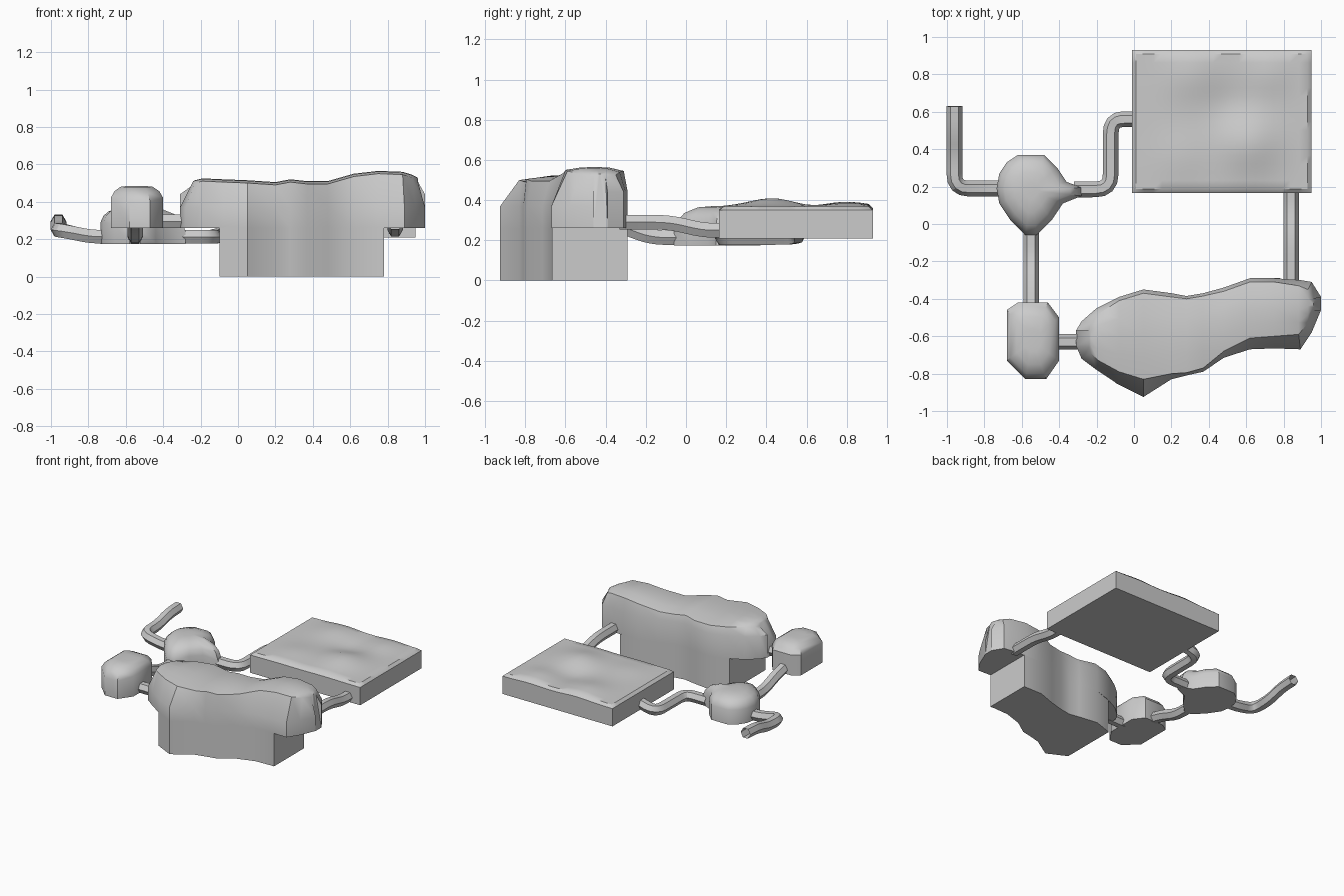
import bpy, bmesh, math
from mathutils import Vector


def loft(name, sections, caps=True, angle=38):
    """Skin a run of closed cross-sections that share a point count."""
    bm = bmesh.new()
    rings = [[bm.verts.new(p) for p in s] for s in sections]
    n = len(rings[0])
    for a, b in zip(rings, rings[1:]):
        for i in range(n):
            j = (i + 1) % n
            bm.faces.new((a[i], a[j], b[j], b[i]))
    if caps:
        ends = [bm.faces.new(rings[0]), bm.faces.new(rings[-1])]
        bmesh.ops.triangulate(bm, faces=ends)
    bmesh.ops.recalc_face_normals(bm, faces=bm.faces[:])
    mesh = bpy.data.meshes.new(name)
    bm.to_mesh(mesh)
    bm.free()
    for p in mesh.polygons:
        p.use_smooth = True
    mesh.set_sharp_from_angle(angle=math.radians(angle))
    obj = bpy.data.objects.new(name, mesh)
    bpy.context.collection.objects.link(obj)
    return obj


def tube(name, pts, fillet=0.08, r=0.042):
    """Six-sided pipe along a path with rounded corners."""
    pts = [Vector(p) for p in pts]
    path = [pts[0]]
    for a, b, c in zip(pts, pts[1:], pts[2:]):
        s = b + (a - b).normalized() * min(fillet, (a - b).length * 0.45)
        e = b + (c - b).normalized() * min(fillet, (c - b).length * 0.45)
        for k in range(5):
            t = k / 4
            path.append(s * (1 - t) ** 2 + b * 2 * t * (1 - t) + e * t * t)
    path.append(pts[-1])
    rings = []
    for i, p in enumerate(path):
        d = (path[min(i + 1, len(path) - 1)] - path[max(i - 1, 0)]).normalized()
        side = d.cross(Vector((0, 0, 1))).normalized()
        up = side.cross(d)
        rings.append([p + side * r * math.cos(k * math.pi / 3)
                      + up * r * math.sin(k * math.pi / 3) for k in range(6)])
    return loft(name, rings, caps=False, angle=25)


def chamber(name, outline, centre, floor, roof, levels):
    """Flat-floored room: a walled outline (x, y, wall top) with a domed roof."""
    cx, cy = centre
    rings = [[(x, y, floor) for x, y, z in outline]]
    for scale, rise in levels:
        rings.append([(cx + (x - cx) * scale, cy + (y - cy) * scale,
                       z + (roof - z) * rise) for x, y, z in outline])
    return loft(name, rings)


# Large chamber stations: x, back y, front y, roof x, roof back y, roof front y, roof z
hall = [
    (-0.31, -0.57, -0.65, -0.24, -0.57, -0.66, 0.51),
    (-0.28, -0.52, -0.72, -0.23, -0.53, -0.69, 0.515),
    (-0.20, -0.45, -0.78, -0.19, -0.48, -0.73, 0.525),
    (-0.08, -0.39, -0.86, -0.08, -0.41, -0.79, 0.52),
    (0.05, -0.35, -0.925, 0.05, -0.37, -0.83, 0.515),
    (0.20, -0.37, -0.83, 0.20, -0.39, -0.80, 0.505),
    (0.28, -0.385, -0.81, 0.28, -0.40, -0.795, 0.52),
    (0.37, -0.37, -0.79, 0.37, -0.385, -0.77, 0.51),
    (0.48, -0.34, -0.715, 0.48, -0.36, -0.68, 0.51),
    (0.62, -0.29, -0.67, 0.62, -0.31, -0.61, 0.55),
    (0.75, -0.29, -0.665, 0.75, -0.31, -0.60, 0.565),
    (0.89, -0.30, -0.67, 0.88, -0.33, -0.59, 0.56),
    (0.95, -0.31, -0.58, 0.93, -0.35, -0.53, 0.545),
    (1.00, -0.39, -0.46, 0.96, -0.40, -0.46, 0.53),
]
sections = []
for x, yb, yf, xi, ib, jf, z in hall:
    q = (jf - ib) / 4
    sections.append([
        (x, yb, 0.26), (x, yb, 0.44), (xi, ib, z - 0.02), (xi, ib + q, z - 0.003),
        (xi, ib + 2 * q, z), (xi, ib + 3 * q, z - 0.003), (xi, jf, z - 0.015),
        (x, yf, 0.37), (x, yf, 0.26)])
loft("large_chamber", sections)

# Lower block continues the chamber walls down to the ground
ends = [(-0.10, -0.40, -0.85)] + [h[:3] for h in hall[4:11]] + [(0.78, -0.29, -0.667)]
loft("lower_block", [[(x, b, 0.0), (x, b, 0.262), (x, f, 0.262), (x, f, 0.0)]
                     for x, b, f in ends])

# Square chamber with a gently uneven top
bumps = [(0.62, 0.43, 0.16, 0.042), (0.30, 0.80, 0.14, 0.024), (0.72, 0.80, 0.12, 0.02),
         (0.25, 0.36, 0.14, 0.014), (0.52, 0.64, 0.12, -0.018)]


def ground(x, y):
    return 0.368 + sum(h * math.exp(-((x - a) ** 2 + (y - b) ** 2) / (s * s))
                       for a, b, s, h in bumps)


x0, x1, y0, y1, lip = -0.01, 0.95, 0.165, 0.93, 0.022
xs = [x0] + [x0 + lip + (x1 - x0 - 2 * lip) * i / 20 for i in range(21)] + [x1]
ys = [y0] + [y0 + lip + (y1 - y0 - 2 * lip) * i / 16 for i in range(17)] + [y1]
slab = []
for x in xs:
    ring = [(x, y0, 0.21)]
    for y in ys:
        rim = x in (x0, x1) or y in (y0, y1)
        ring.append((x, y, ground(x, y) - (0.018 if rim else 0)))
    slab.append(ring + [(x, y1, 0.21)])
loft("square_chamber", slab)

# Round chamber, drawn out toward its two tunnels
chamber("round_chamber", [
    (-0.62, 0.37, 0.29), (-0.48, 0.37, 0.29), (-0.41, 0.30, 0.29), (-0.36, 0.225, 0.27),
    (-0.28, 0.195, 0.24), (-0.28, 0.15, 0.24), (-0.38, 0.11, 0.27), (-0.44, 0.02, 0.28),
    (-0.52, -0.06, 0.25), (-0.58, -0.06, 0.25), (-0.66, 0.02, 0.28), (-0.72, 0.11, 0.29),
    (-0.735, 0.19, 0.29), (-0.72, 0.27, 0.29), (-0.68, 0.33, 0.29)],
    (-0.55, 0.18), 0.175, 0.37,
    [(1, 0), (0.92, 0.42), (0.78, 0.72), (0.5, 0.95), (0.2, 1)])

# Small chamber
chamber("small_chamber", [
    (-0.62, -0.42, 0.42), (-0.46, -0.42, 0.42), (-0.40, -0.50, 0.42), (-0.40, -0.73, 0.42),
    (-0.47, -0.83, 0.40), (-0.58, -0.83, 0.40), (-0.68, -0.73, 0.42), (-0.68, -0.46, 0.42)],
    (-0.545, -0.62), 0.26, 0.485, [(1, 0), (0.86, 0.55), (0.62, 0.92), (0.3, 1)])

# Tunnels joining the chambers
tube("entrance_tunnel", [(-0.70, 0.19, 0.212), (-0.80, 0.19, 0.215), (-0.96, 0.19, 0.25),
                         (-0.96, 0.36, 0.25), (-0.96, 0.50, 0.29), (-0.96, 0.63, 0.295)])
tube("square_chamber_tunnel", [(-0.32, 0.185, 0.212), (-0.125, 0.185, 0.212),
                               (-0.125, 0.56, 0.215), (0.02, 0.56, 0.255)])
tube("small_chamber_tunnel", [(-0.55, -0.02, 0.212), (-0.55, -0.18, 0.215),
                              (-0.55, -0.32, 0.27), (-0.55, -0.45, 0.30)])
tube("link_tunnel", [(-0.43, -0.63, 0.295), (-0.27, -0.63, 0.295)])
tube("large_chamber_tunnel", [(0.84, -0.33, 0.29), (0.84, -0.08, 0.29),
                              (0.84, 0.08, 0.25), (0.84, 0.20, 0.25)])
